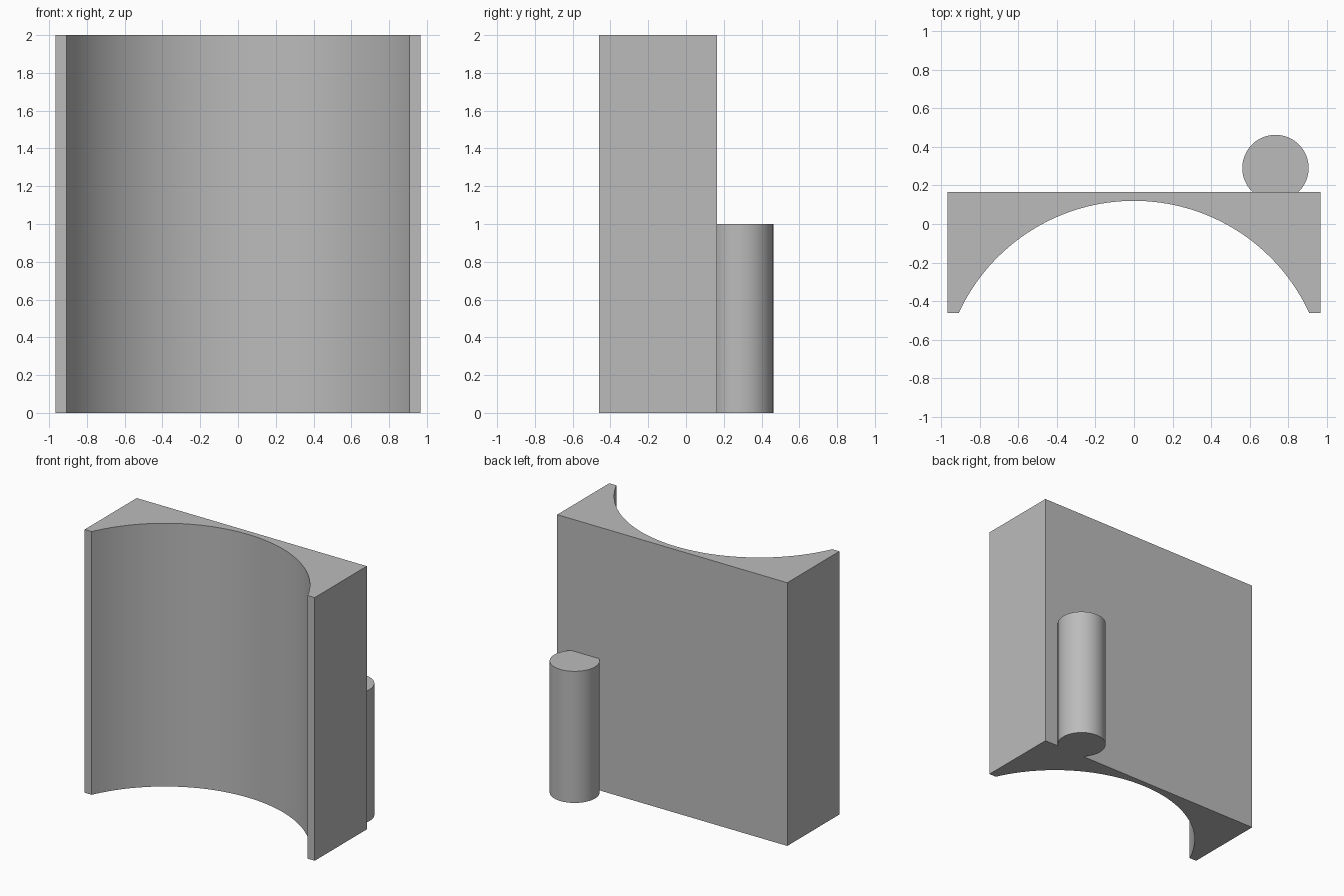
import bpy, bmesh
from math import sin, cos, asin, pi, radians

cube = bpy.data.objects.get("Cube")
if cube:
    bpy.data.objects.remove(cube, do_unlink=True)

HALF_WIDTH, FRONT, BACK = 0.967, -0.46, 0.165
ARC_RADIUS, ARC_Y = 1.0, -0.88
POST_X, POST_Y, POST_RADIUS = 0.733, 0.29, 0.172

grey = bpy.data.materials.new("plain_grey")
grey.use_nodes = True
grey.diffuse_color = (0.5, 0.5, 0.5, 1)
grey.node_tree.nodes["Principled BSDF"].inputs["Base Color"].default_value = grey.diffuse_color


def extrude_profile(name, points, height):
    """Raise a closed outline from the ground to the given height."""
    bm = bmesh.new()
    face = bm.faces.new([bm.verts.new((x, y, 0)) for x, y in points])
    top = bmesh.ops.extrude_face_region(bm, geom=[face])["geom"]
    verts = [v for v in top if isinstance(v, bmesh.types.BMVert)]
    bmesh.ops.translate(bm, vec=(0, 0, height), verts=verts)
    bmesh.ops.recalc_face_normals(bm, faces=bm.faces)
    mesh = bpy.data.meshes.new(name)
    bm.to_mesh(mesh)
    bm.free()
    mesh.materials.append(grey)
    obj = bpy.data.objects.new(name, mesh)
    bpy.context.collection.objects.link(obj)
    return obj


# Block with a concave front
half_angle = pi / 2 - asin((FRONT - ARC_Y) / ARC_RADIUS)
steps = 64
arc = [(ARC_RADIUS * sin(a), ARC_Y + ARC_RADIUS * cos(a))
       for a in (half_angle * (1 - 2 * i / steps) for i in range(steps + 1))]
corners = [(-HALF_WIDTH, FRONT), (-HALF_WIDTH, BACK), (HALF_WIDTH, BACK), (HALF_WIDTH, FRONT)]
block = extrude_profile("curved_block", arc + corners, 2)

# Round post fused into the back
circle = [(POST_X + POST_RADIUS * cos(2 * pi * i / 64), POST_Y + POST_RADIUS * sin(2 * pi * i / 64))
          for i in range(64)]
post = extrude_profile("back_post", circle, 1)
post.hide_render = True

bpy.context.view_layer.objects.active = block
block.select_set(True)
union = block.modifiers.new("join_post", "BOOLEAN")
union.operation, union.solver, union.object = "UNION", "EXACT", post
bpy.ops.object.modifier_apply(modifier=union.name)
bpy.data.objects.remove(post, do_unlink=True)

# Smooth curves, sharp edges
bpy.ops.object.select_all(action="DESELECT")
block.select_set(True)
bpy.ops.object.shade_smooth_by_angle(angle=radians(30))
